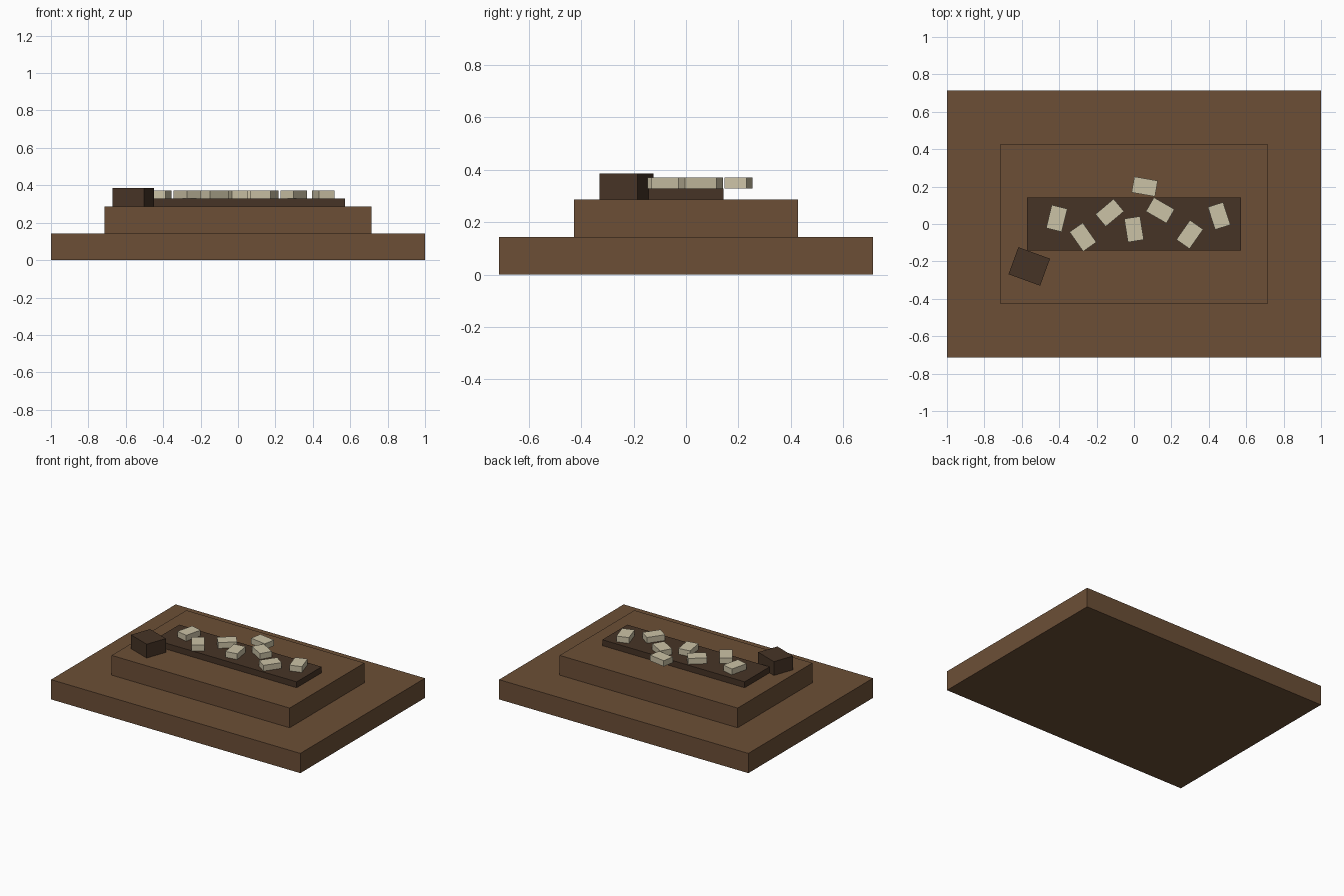
import bpy
from math import radians

cube = bpy.data.objects.get("Cube")
if cube:
    bpy.data.objects.remove(cube, do_unlink=True)


def material(name, rgb):
    mat = bpy.data.materials.new(name)
    mat.use_nodes = True
    colour = (*rgb, 1)
    mat.diffuse_color = colour
    mat.node_tree.nodes["Principled BSDF"].inputs["Base Color"].default_value = colour
    return mat


def box(name, mat, centre, size, z_low, z_high, angle=0):
    """Flat-faced block standing between two heights, turned about z."""
    bpy.ops.mesh.primitive_cube_add(size=1)
    obj = bpy.context.object
    obj.name = obj.data.name = name
    for v in obj.data.vertices:
        v.co.x *= size[0]
        v.co.y *= size[1]
        v.co.z *= z_high - z_low
    obj.location = (*centre, (z_low + z_high) / 2)
    obj.rotation_euler.z = radians(angle)
    obj.data.materials.append(mat)
    return obj


brown = material("brown wood", (0.150, 0.078, 0.037))
dark = material("dark wood", (0.062, 0.034, 0.019))
ivory = material("ivory", (0.60, 0.54, 0.38))

BASE_TOP, STEP_TOP, TRAY_TOP, TILE_TOP = 0.143, 0.286, 0.329, 0.371

# Stepped stand and tray
box("base", brown, (0, 0), (2, 1.428), 0, BASE_TOP)
box("upper_step", brown, (0, 0), (1.428, 0.856), BASE_TOP, STEP_TOP)
box("tray", dark, (0, 0), (1.142, 0.286), STEP_TOP, TRAY_TOP)

# Small box beside the tray
box("small_box", dark, (-0.56, -0.227), (0.18, 0.154), STEP_TOP, 0.386, -20)

# Scattered tiles: x, y, turn
tiles = [
    (-0.413, 0.03, -14), (-0.273, -0.07, 35), (-0.13, 0.06, -50),
    (0, -0.028, 9), (0.14, 0.073, 60), (0.298, -0.056, -35),
    (0.455, 0.043, 18), (0.057, 0.2, 80),
]
for i, (x, y, turn) in enumerate(tiles, 1):
    box(f"tile_{i}", ivory, (x, y), (0.086, 0.127), TRAY_TOP, TILE_TOP, turn)
